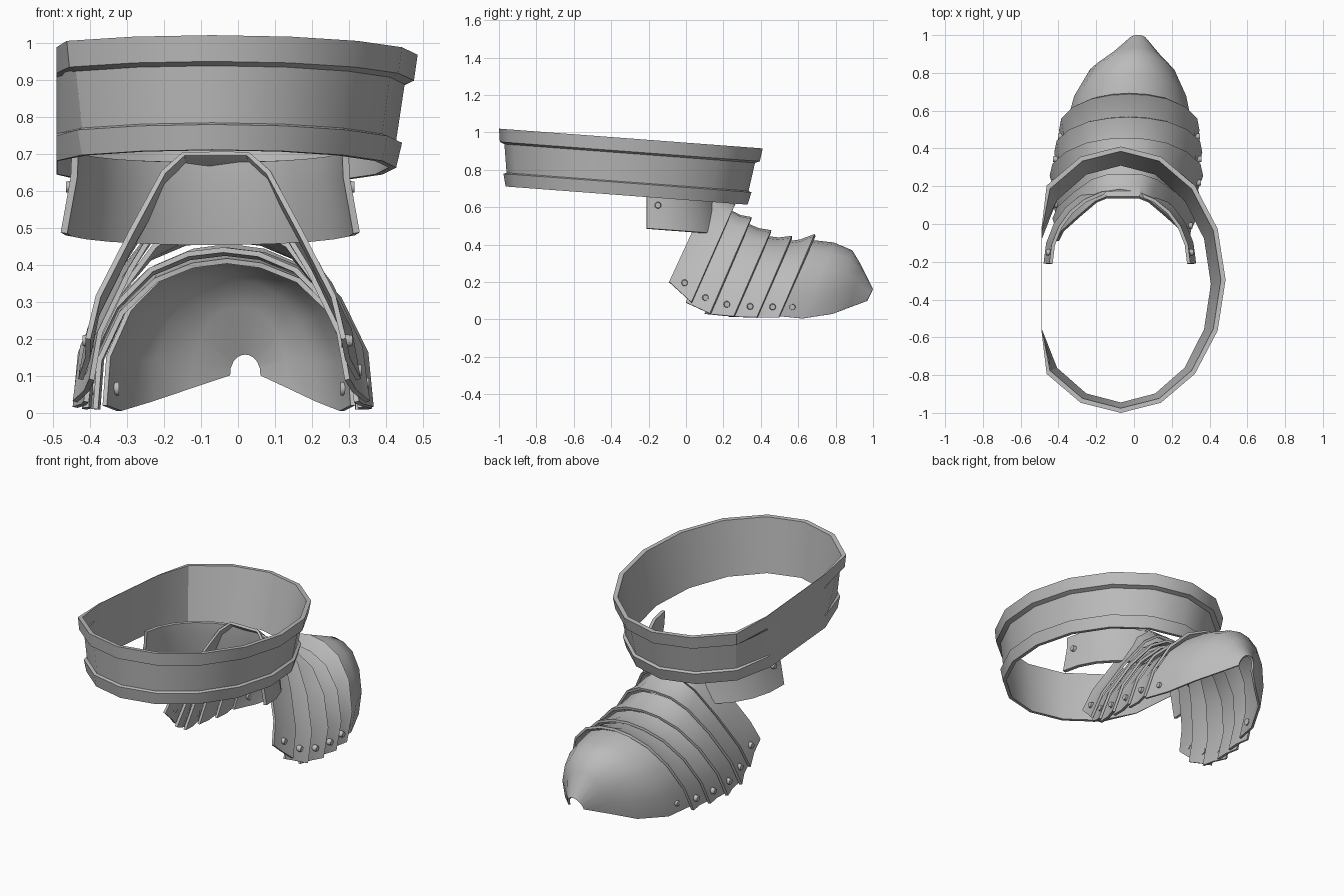
import bpy, bmesh, math
from mathutils import Vector, Matrix

cube = bpy.data.objects.get("Cube")
if cube:
    bpy.data.objects.remove(cube, do_unlink=True)

steel = bpy.data.materials.new("steel_grey")
steel.use_nodes = True
steel.diffuse_color = (0.5, 0.5, 0.5, 1)
steel.node_tree.nodes["Principled BSDF"].inputs["Base Color"].default_value = (0.5, 0.5, 0.5, 1)


def finish(name, bm, angle=40, thickness=0):
    bmesh.ops.recalc_face_normals(bm, faces=bm.faces[:])
    mesh = bpy.data.meshes.new(name)
    bm.to_mesh(mesh)
    bm.free()
    mesh.materials.append(steel)
    obj = bpy.data.objects.new(name, mesh)
    bpy.context.collection.objects.link(obj)
    bpy.ops.object.select_all(action='DESELECT')
    obj.select_set(True)
    bpy.context.view_layer.objects.active = obj
    if thickness:
        mod = obj.modifiers.new("thickness", 'SOLIDIFY')
        mod.thickness = thickness
        mod.offset = 0
        bpy.ops.object.modifier_apply(modifier=mod.name)
    bpy.ops.object.shade_smooth_by_angle(angle=math.radians(angle))
    return obj


def skin(name, rows, closed=False, **kw):
    """Bridge rows of points into a sheet, or into a closed loop of rows."""
    bm = bmesh.new()
    grid = [[bm.verts.new(p) for p in row] for row in rows]
    n = len(rows[0])
    for i in range(len(rows) if closed else len(rows) - 1):
        a, b = grid[i], grid[(i + 1) % len(rows)]
        for j in range(n if closed else n - 1):
            k = (j + 1) % n
            bm.faces.new((a[j], a[k], b[k], b[j]))
    return finish(name, bm, **kw)


def rivet(name, pos, side, radius=0.02):
    bm = bmesh.new()
    turn = Matrix.Rotation(side * math.pi / 2, 4, 'Y')
    bmesh.ops.create_cone(bm, cap_ends=True, segments=10, radius1=radius,
                          radius2=radius * 0.75, depth=0.03,
                          matrix=Matrix.Translation(pos) @ turn)
    finish(name, bm)


# Tilted belt, cut flat on one side
WALL, TILT, SEG = -0.49, 0.075, 16
belt_profile = [(0, 0), (-0.01, -0.07), (-0.035, -0.08), (-0.058, -0.232),
                (-0.042, -0.238), (-0.058, -0.305), (-0.078, -0.305), (-0.025, 0)]
belt_rows = []
for s in range(SEG):
    a = 2 * math.pi * s / SEG
    row = []
    for k, (off, h) in enumerate(belt_profile):
        x = -0.07 + (0.555 + off) * math.sin(a)
        y = -(0.705 + off) * math.cos(a)
        x = max(x, WALL + (0.003 if k > 5 else 0))
        row.append((x, -0.295 + y + TILT * h, 0.967 + h - TILT * y))
    belt_rows.append(row)
skin("belt", belt_rows, closed=True, angle=30)

# Curved ankle cuff, open at the front and flared downwards
cuff_rows = []
for grow, z in ((0, 0.47), (-0.027, 0.62), (-0.03, 0.69)):
    row = []
    for s in range(13):
        a = math.pi * s / 12
        y = -0.21 + (0.415 + grow) * math.sin(a)
        row.append((-0.075 + (0.395 + grow) * math.cos(a), y, z - TILT * y))
    cuff_rows.append(row)
skin("ankle_cuff", cuff_rows, thickness=0.018)
for side in (-1, 1):
    rivet("cuff_rivet", (-0.075 + side * 0.375, -0.15, 0.61), side)

# Half cross-sections as fractions of width and height
TENT = [(1, 0), (0.92, 0.23), (0.66, 0.58), (0.41, 0.9), (0.25, 1), (0, 1)]
ROUND = [(1, 0), (0.97, 0.33), (0.8, 0.65), (0.54, 0.87), (0.26, 0.97), (0, 1)]


def arch(sec, shrink=0, slide=0):
    """Leaning arch from bottom y, z, top y, z, half width, centre, roundness."""
    yb, zb, yt, zt, w, cx, mix = sec
    half = [(p[0] + (q[0] - p[0]) * mix, p[1] + (q[1] - p[1]) * mix)
            for p, q in zip(TENT, ROUND)]
    full = half + [(-f, g) for f, g in half[-2::-1]]
    return [Vector((cx + (w - shrink) * f, yb + (yt - yb) * g - slide,
                    zb + (zt - shrink - zb) * g)) for f, g in full]


# Overlapping foot plates
edges = [(-0.09, 0.20, 0.14, 0.70, 0.345, -0.06, 0),
         (0.03, 0.09, 0.26, 0.61, 0.375, -0.05, 0.3),
         (0.13, 0.03, 0.35, 0.54, 0.395, -0.045, 0.6),
         (0.257, 0.015, 0.455, 0.47, 0.40, -0.04, 0.9),
         (0.38, 0.01, 0.567, 0.44, 0.385, -0.03, 1),
         (0.497, 0.01, 0.69, 0.45, 0.365, -0.025, 1)]


def add_rivets(name, a, b):
    for side, i, j in ((1, 0, 1), (-1, -1, -2)):
        pos = (a[i] + b[i]) * 0.3 + (a[j] + b[j]) * 0.2
        rivet(name, pos, side)


for i in range(5):
    front = arch(edges[i], 0.03, 0.03) if i else arch(edges[0])
    mid = [(p + q) / 2 for p, q in zip(front, arch(edges[i + 1], 0.018))]
    rear = arch(edges[i + 1])
    skin("foot_plate_%d" % (i + 1), [front, mid, rear], thickness=0.014)
    add_rivets("foot_plate_rivet", arch(edges[i], 0.02 if i else 0), rear)

# Toe cap, open underneath with a small hole at the tip
toe = [(0.47, 0.02, 0.66, 0.42, 0.335, -0.025, 1),
       (0.62, 0.005, 0.79, 0.405, 0.30, -0.02, 1),
       (0.78, 0.03, 0.885, 0.365, 0.225, -0.01, 1),
       (0.87, 0.065, 0.93, 0.29, 0.135, 0.005, 1),
       (0.965, 0.10, 0.995, 0.16, 0.045, 0.02, 1)]
toe_rows = [arch(t) for t in toe]
skin("toe_cap", toe_rows, angle=60, thickness=0.012)
add_rivets("toe_rivet", toe_rows[0], toe_rows[1])
